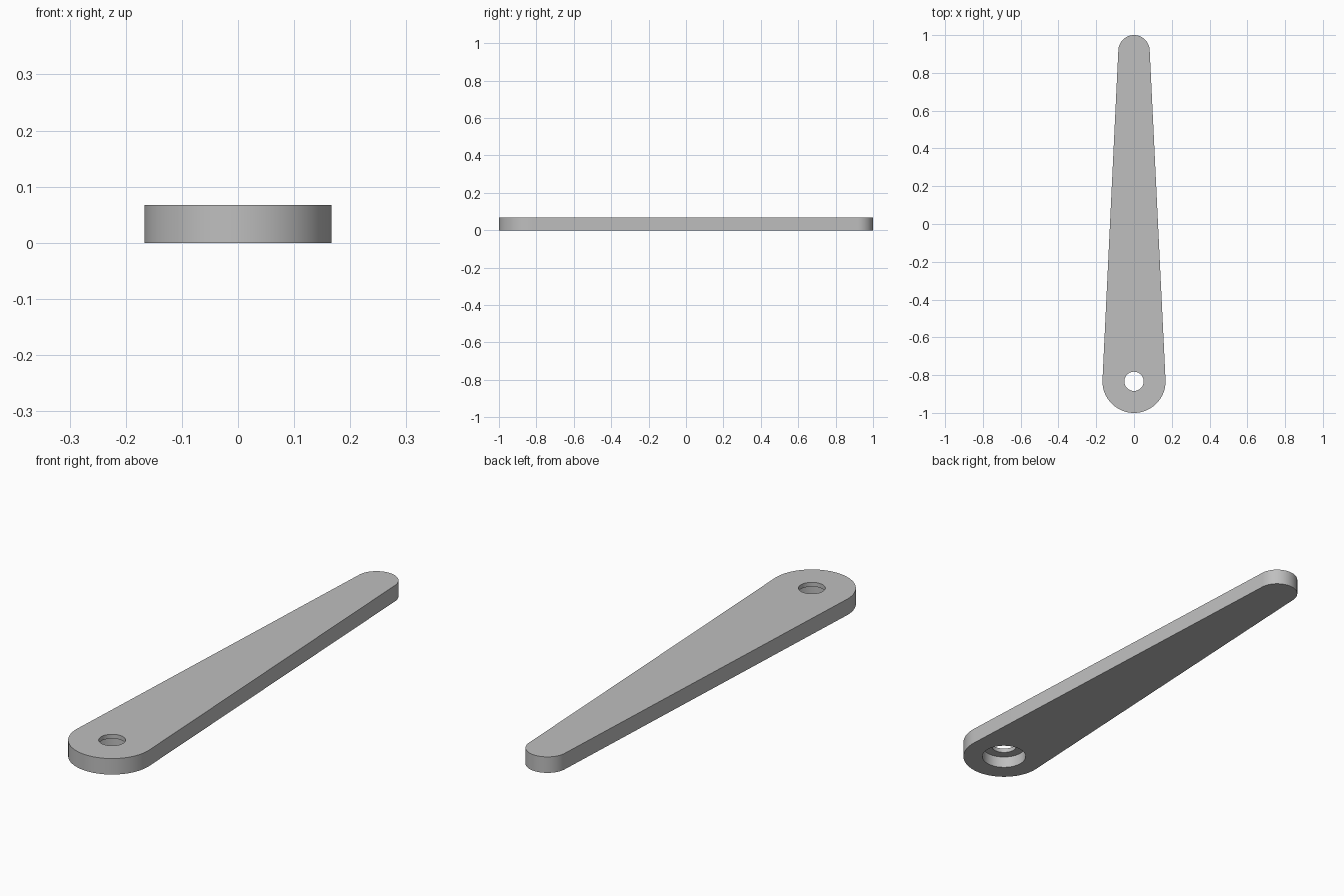
import bpy
import bmesh
from math import asin, cos, sin, pi

cube = bpy.data.objects.get("Cube")
if cube:
    bpy.data.objects.remove(cube, do_unlink=True)

THICK = 0.067
BIG_R, SMALL_R = 0.167, 0.083
BIG_Y, SMALL_Y = BIG_R - 1, 1 - SMALL_R
HOLE_R, BORE_R, BORE_DEPTH = 0.051, 0.089, 0.049
STEPS = 48

# Plain grey material
grey = bpy.data.materials.new("light_grey")
grey.use_nodes = True
colour = (0.52, 0.52, 0.52, 1)
grey.diffuse_color = colour
grey.node_tree.nodes["Principled BSDF"].inputs["Base Color"].default_value = colour


def arc(radius, cy, start, end):
    angles = [start + (end - start) * i / STEPS for i in range(STEPS + 1)]
    return [(radius * cos(a), cy + radius * sin(a)) for a in angles]


def prism(name, outline, z0, z1):
    """Extrude a closed outline from z0 up to z1."""
    bm = bmesh.new()
    face = bm.faces.new([bm.verts.new((x, y, z0)) for x, y in outline])
    top = bmesh.ops.extrude_face_region(bm, geom=[face])["geom"]
    verts = [v for v in top if isinstance(v, bmesh.types.BMVert)]
    bmesh.ops.translate(bm, vec=(0, 0, z1 - z0), verts=verts)
    bmesh.ops.recalc_face_normals(bm, faces=bm.faces)
    mesh = bpy.data.meshes.new(name)
    bm.to_mesh(mesh)
    bm.free()
    mesh.materials.append(grey)
    obj = bpy.data.objects.new(name, mesh)
    bpy.context.collection.objects.link(obj)
    return obj


# Tapered arm: two round ends joined by their common tangents
tilt = asin((BIG_R - SMALL_R) / (SMALL_Y - BIG_Y))
outline = (arc(SMALL_R, SMALL_Y, tilt, pi - tilt)
           + arc(BIG_R, BIG_Y, pi - tilt, 2 * pi + tilt))
arm = prism("tapered_arm", outline, 0, THICK)

bpy.ops.object.select_all(action="DESELECT")
arm.select_set(True)
bpy.context.view_layer.objects.active = arm

# Through hole, and a wider counterbore from below
for name, radius, height in (("pivot_hole", HOLE_R, THICK + 0.05),
                             ("counterbore", BORE_R, BORE_DEPTH)):
    cutter = prism(name, arc(radius, BIG_Y, 0, 2 * pi)[:-1], -0.05, height)
    cutter.hide_render = True
    cut = arm.modifiers.new(name, "BOOLEAN")
    cut.operation = "DIFFERENCE"
    cut.solver = "EXACT"
    cut.object = cutter
    bpy.ops.object.modifier_apply(modifier=cut.name)
    bpy.data.objects.remove(cutter, do_unlink=True)

bpy.ops.object.shade_smooth_by_angle(angle=pi / 6)
